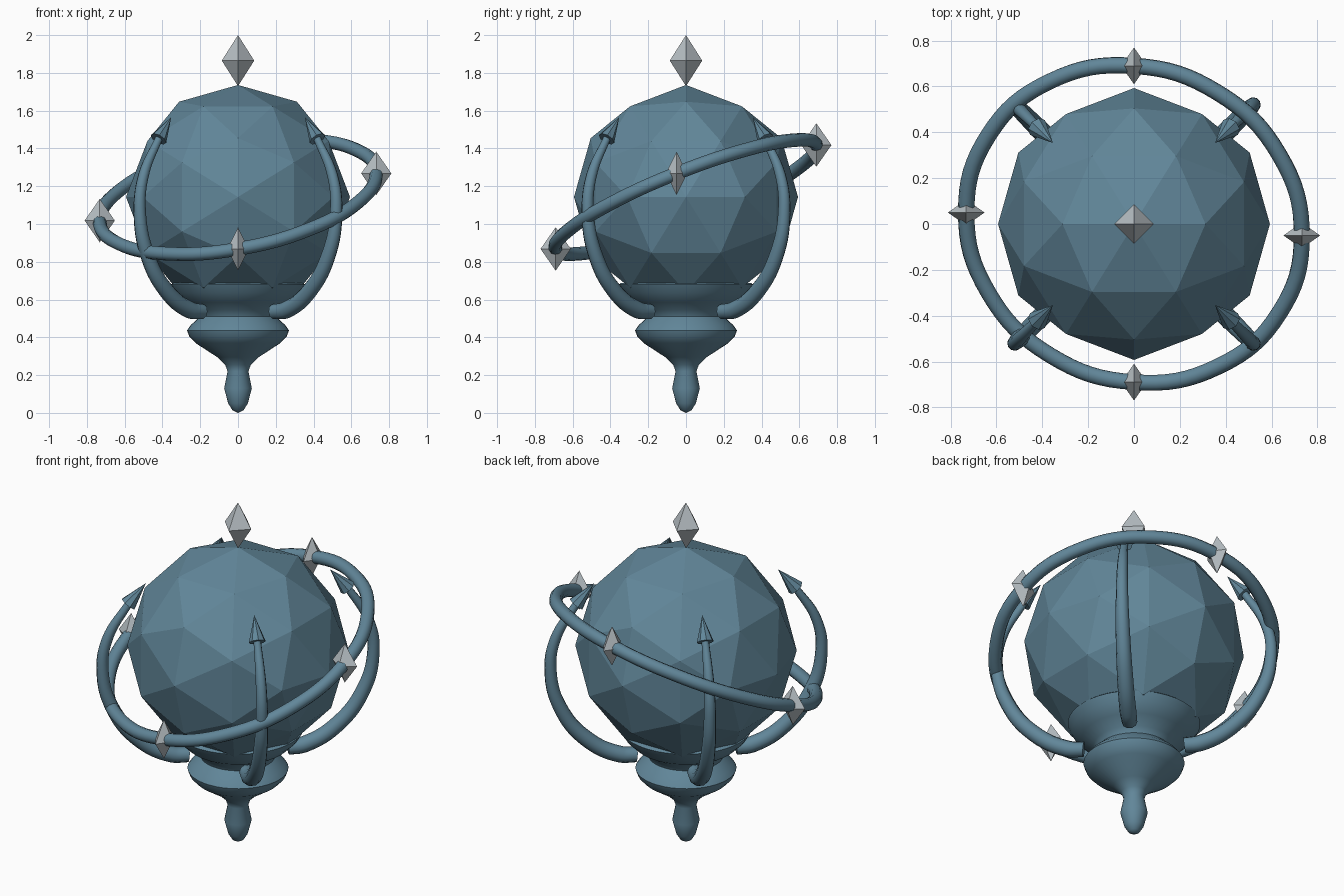
import bpy, bmesh
from math import radians, pi, sqrt, cos, sin
from mathutils import Vector, Matrix
from itertools import product

if "Cube" in bpy.data.objects:
    bpy.data.objects.remove(bpy.data.objects["Cube"])


def material(name, color):
    m = bpy.data.materials.new(name)
    m.use_nodes = True
    m.diffuse_color = color
    m.node_tree.nodes["Principled BSDF"].inputs["Base Color"].default_value = color
    return m


blue = material("slate blue", (0.12, 0.24, 0.32, 1))
silver = material("pale silver", (0.48, 0.53, 0.56, 1))


def finish(bm, name, mat, smooth=None):
    bmesh.ops.recalc_face_normals(bm, faces=bm.faces)
    mesh = bpy.data.meshes.new(name)
    bm.to_mesh(mesh)
    bm.free()
    mesh.materials.append(mat)
    ob = bpy.data.objects.new(name, mesh)
    bpy.context.collection.objects.link(ob)
    if smooth:
        shade(ob, smooth)
    return ob


def shade(ob, angle):
    bpy.ops.object.select_all(action='DESELECT')
    ob.select_set(True)
    bpy.context.view_layer.objects.active = ob
    bpy.ops.object.shade_smooth_by_angle(angle=radians(angle))


def tube(name, points, radius, widths=None, cyclic=False):
    """Round tube along a smooth path, turned into a mesh."""
    cu = bpy.data.curves.new(name, 'CURVE')
    cu.dimensions = '3D'
    cu.bevel_depth, cu.bevel_resolution = radius, 3
    cu.resolution_u, cu.use_fill_caps = 8, True
    sp = cu.splines.new('BEZIER')
    sp.bezier_points.add(len(points) - 1)
    for i, (bp, p) in enumerate(zip(sp.bezier_points, points)):
        bp.co = p
        bp.handle_left_type = bp.handle_right_type = 'AUTO'
        bp.radius = widths[i] if widths else 1
    sp.use_cyclic_u = cyclic
    cu.materials.append(blue)
    ob = bpy.data.objects.new(name, cu)
    bpy.context.collection.objects.link(ob)
    bpy.ops.object.select_all(action='DESELECT')
    ob.select_set(True)
    bpy.context.view_layer.objects.active = ob
    bpy.ops.object.convert(target='MESH')
    shade(bpy.context.object, 50)


# Faceted globe: twice-divided icosahedron resting on an edge midpoint
CENTRE = Vector((0, 0, 1.143))
GLOBE_R = 0.593
phi = (1 + sqrt(5)) / 2
seeds = [(1, 0, phi), (phi, 1 / phi, 1), (0, 0, 1)]
directions = set()
for seed, signs, shift in product(seeds, product((1, -1), repeat=3), range(3)):
    v = [c * s + 0.0 for c, s in zip(seed, signs)]
    v = Vector(v[shift:] + v[:shift]).normalized()
    directions.add(tuple(round(c, 5) + 0.0 for c in v))
bm = bmesh.new()
for d in sorted(directions):
    bm.verts.new(CENTRE + Vector(d) * GLOBE_R)
bmesh.ops.convex_hull(bm, input=bm.verts)
finish(bm, "globe", blue)

# Turned pedestal with hanging finial
profile = [(0, 0), (0.03, 0.015), (0.052, 0.05), (0.073, 0.13), (0.055, 0.22),
           (0.068, 0.255), (0.11, 0.295), (0.225, 0.37), (0.258, 0.405),
           (0.27, 0.437), (0.25, 0.465), (0.2, 0.51), (0.215, 0.545),
           (0.28, 0.585), (0.33, 0.635), (0.355, 0.68), (0.345, 0.688), (0, 0.66)]
bm = bmesh.new()
verts = [bm.verts.new((r, 0, z)) for r, z in profile]
edges = [bm.edges.new(pair) for pair in zip(verts, verts[1:])]
bmesh.ops.spin(bm, geom=verts + edges, cent=(0, 0, 0), axis=(0, 0, 1),
               angle=2 * pi, steps=40, use_duplicate=False)
bmesh.ops.remove_doubles(bm, verts=bm.verts, dist=0.0005)
finish(bm, "pedestal", blue, 50)

# Four curved arms with pointed tips
arm_path = [(0.27, 0.535), (0.36, 0.545), (0.54, 0.65), (0.68, 0.84),
            (0.735, 1.06), (0.71, 1.25), (0.585, 1.465)]
arm_widths = [1.15, 1.25, 1.2, 1.08, 0.92, 0.8, 0.55]
TIP, TIP_BASE = Vector((0.5, 0, 1.565)), Vector((0.595, 0, 1.45))
for i, side in enumerate(("back_left", "back_right", "front_right", "front_left")):
    turn = Matrix.Rotation(radians(45 + 90 * i), 4, 'Z')
    tube(side + "_arm", [turn @ Vector((r, 0, z)) for r, z in arm_path], 0.036, arm_widths)
    bm = bmesh.new()
    axis = TIP - TIP_BASE
    aim = axis.to_track_quat('Z', 'Y').to_matrix().to_4x4()
    bmesh.ops.create_cone(bm, cap_ends=True, segments=8, radius1=0.046, radius2=0,
                          depth=axis.length,
                          matrix=turn @ Matrix.Translation((TIP + TIP_BASE) / 2) @ aim)
    finish(bm, side + "_arm_tip", blue)

# Tilted orbit ring
back = Vector((0, 0.69, 0.275))
left = Vector((0.732, -0.05, 0.125))
steps = [2 * pi * i / 12 for i in range(12)]
tube("orbit_ring", [CENTRE + left * cos(a) + back * sin(a) for a in steps],
     0.036, cyclic=True)


# Crystals on the ring and above the globe
def crystal(name, centre, wx, wy, h):
    bm = bmesh.new()
    for k, size in enumerate((wx, wy, h)):
        for s in (1, -1):
            p = Vector(centre)
            p[k] += s * size
            bm.verts.new(p)
    bmesh.ops.convex_hull(bm, input=bm.verts)
    finish(bm, name, silver)


for name, offset in (("back", back), ("front", -back), ("left", left), ("right", -left)):
    wide_x = abs(offset.x) > abs(offset.y)
    crystal(name + "_crystal", CENTRE + offset,
            0.08 if wide_x else 0.056, 0.056 if wide_x else 0.08, 0.115)
crystal("top_crystal", (0, 0, 1.865), 0.086, 0.086, 0.135)
